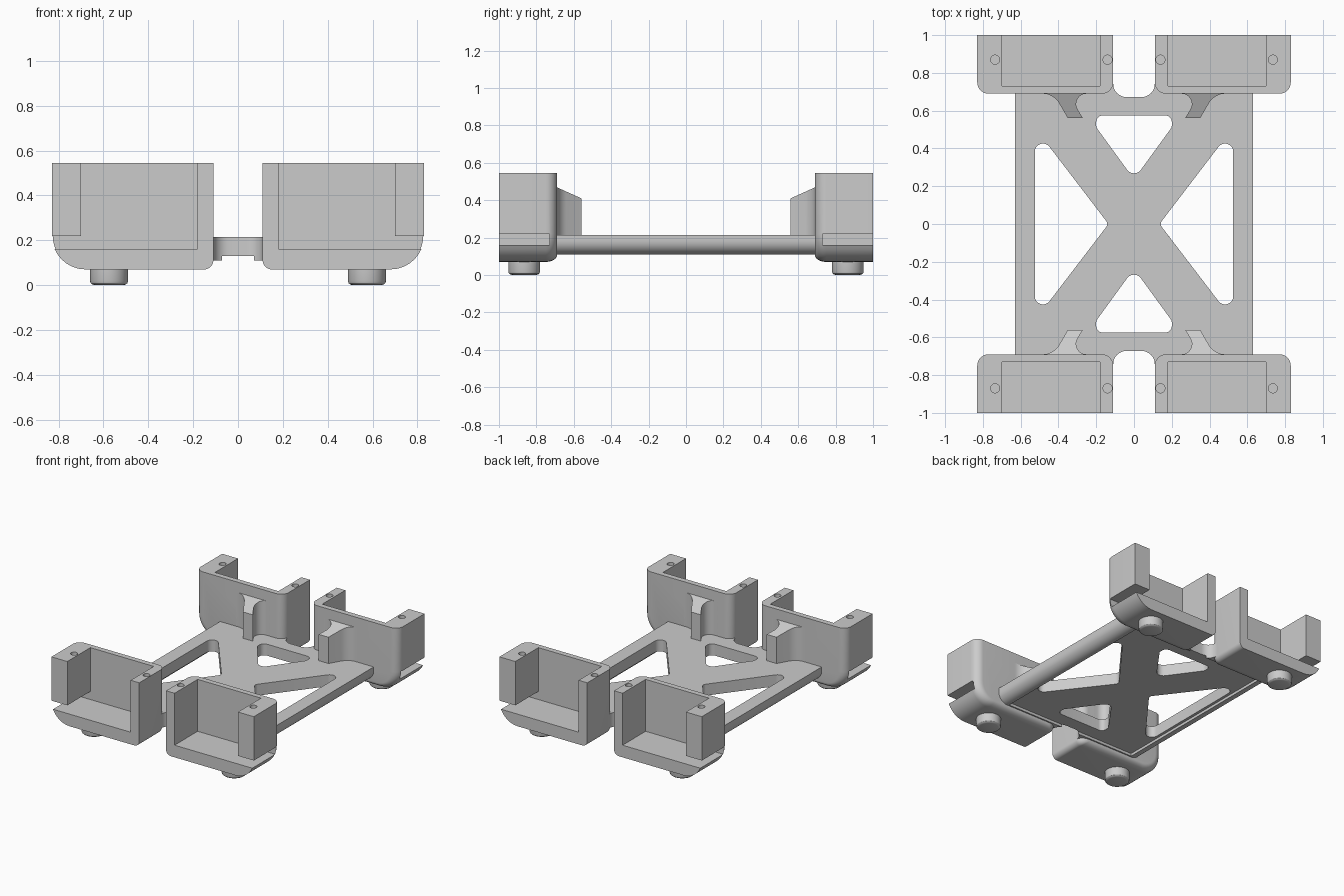
import bpy, bmesh, math
from mathutils import Vector

cube = bpy.data.objects.get("Cube")
if cube:
    bpy.data.objects.remove(cube, do_unlink=True)

grey = bpy.data.materials.new("plain_grey")
grey.use_nodes = True
grey.diffuse_color = (0.6, 0.6, 0.6, 1)
grey.node_tree.nodes["Principled BSDF"].inputs["Base Color"].default_value = (0.6, 0.6, 0.6, 1)


def rounded(corners, steps=8):
    """Outline from (x, y, radius) corners, each replaced by an arc."""
    pts = []
    n = len(corners)
    for i, (x, y, r) in enumerate(corners):
        p = Vector((x, y, 0))
        if r <= 0:
            pts.append(p)
            continue
        u = (Vector((*corners[i - 1][:2], 0)) - p).normalized()
        v = (Vector((*corners[(i + 1) % n][:2], 0)) - p).normalized()
        half = u.angle(v) / 2
        t = r / math.tan(half)
        c = p + (u + v).normalized() * r / math.sin(half)
        a, b = (p + u * t - c).normalized(), (p + v * t - c).normalized()
        pts += [c + a.slerp(b, k / steps) * r for k in range(steps + 1)]
    return pts


def loft(name, rings):
    """Closed solid through rings that share one vertex count."""
    bm = bmesh.new()
    loops = [[bm.verts.new(p) for p in ring] for ring in rings]
    n = len(loops[0])
    for a, b in zip(loops, loops[1:]):
        for i in range(n):
            j = (i + 1) % n
            bm.faces.new((a[i], a[j], b[j], b[i]))
    bm.faces.new(loops[0])
    bm.faces.new(loops[-1])
    bmesh.ops.recalc_face_normals(bm, faces=bm.faces)
    mesh = bpy.data.meshes.new(name)
    bm.to_mesh(mesh)
    bm.free()
    mesh.materials.append(grey)
    ob = bpy.data.objects.new(name, mesh)
    bpy.context.collection.objects.link(ob)
    return ob


def prism(name, outline, z0, z1):
    return loft(name, [[(p[0], p[1], z) for p in outline] for z in (z0, z1)])


def box(name, x0, x1, y0, y1, z0, z1):
    return prism(name, [(x0, y0), (x1, y0), (x1, y1), (x0, y1)], z0, z1)


def disc(x, y, r, n=32):
    return [(x + r * math.cos(math.tau * k / n), y + r * math.sin(math.tau * k / n))
            for k in range(n)]


def activate(ob):
    bpy.ops.object.select_all(action='DESELECT')
    ob.select_set(True)
    bpy.context.view_layer.objects.active = ob


def cut(ob, cutters):
    activate(ob)
    for c in cutters:
        c.hide_render = True
        mod = ob.modifiers.new("cut", 'BOOLEAN')
        mod.operation = 'DIFFERENCE'
        mod.solver = 'EXACT'
        mod.object = c
        bpy.ops.object.modifier_apply(modifier=mod.name)
        bpy.data.objects.remove(c, do_unlink=True)


def finish(ob, mirror=True):
    activate(ob)
    bpy.ops.object.shade_smooth_by_angle(angle=math.radians(30))
    if mirror:
        mod = ob.modifiers.new("four_corners", 'MIRROR')
        mod.use_axis = (True, True, False)
        mod.use_mirror_merge = False


# Corner cradles: rounded shells, open at the end and the top
def cradle_ring(y, side, low):
    outline = rounded([(0.11 + side, 0.545, 0), (0.11 + side, 0.07 + low, 0.04 - low / 2),
                       (0.83 - side, 0.07 + low, 0.15 - low), (0.83 - side, 0.545, 0)])
    return [(p.x, y, p.y) for p in outline]


rings = [cradle_ring(1, 0, 0)]
for k in range(9):
    a = math.pi / 2 * k / 8
    rings.append(cradle_ring(0.75 - 0.06 * math.sin(a),
                             0.06 * (1 - math.cos(a)), 0.035 * (1 - math.cos(a))))
cradle = loft("corner_cradle", rings)
cut(cradle, [box("pocket", 0.18, 0.70, 0.73, 1.1, 0.16, 0.7),
             box("side_slot", 0.65, 0.9, 0.73, 1.1, 0.16, 0.22),
             prism("outer_hole", disc(0.735, 0.87, 0.024), 0.4, 0.6),
             prism("inner_hole", disc(0.14, 0.87, 0.024), 0.4, 0.6)])
finish(cradle)

# Feet: short round pads with a softened lower edge
foot_rings = []
for z, r in ((0, 0.065), (0.003, 0.075), (0.009, 0.082), (0.018, 0.085), (0.1, 0.085)):
    foot_rings.append([(x, y, z) for x, y in disc(0.575, 0.865, r, 40)])
finish(loft("foot", foot_rings))

# Gussets: curved braces with a sloping top
outline = rounded([(0.22, 0.71, 0), (0.22, 0.69, 0), (0.35, 0.69, 0.055), (0.27, 0.56, 0),
                   (0.35, 0.56, 0), (0.426, 0.69, 0.1), (0.5, 0.69, 0), (0.5, 0.71, 0)])
finish(loft("gusset", [[(p.x, p.y, 0.19) for p in outline],
                       [(p.x, p.y, 0.41 + 0.45 * (p.y - 0.56)) for p in outline]]))

# Base plate: rounded lower rails, recessed underside, cross-shaped web
section = rounded([(-0.63, 0.215, 0), (-0.63, 0.11, 0.075), (0.63, 0.11, 0.075), (0.63, 0.215, 0)])
plate = loft("base_plate", [[(p.x, y, p.y) for p in section] for y in (-0.75, 0.75)])
cutters = [box("recess", -0.545, 0.545, -0.68, 0.68, 0, 0.13)]
for s in (-1, 1):
    shapes = {
        "side_window": [(0.525, 0.51, 0.043), (0.135, 0, 0.03), (0.525, -0.51, 0.043)],
        "end_window": [(0, 0.237, 0.045), (0.2, 0.512, 0.03), (0.2, 0.575, 0.035),
                       (-0.2, 0.575, 0.035), (-0.2, 0.512, 0.03)],
        "end_notch": [(-0.11, 0.672, 0.07), (0.11, 0.672, 0.07), (0.11, 0.9, 0), (-0.11, 0.9, 0)],
    }
    for name, corners in shapes.items():
        pts = rounded([(x * s, y * s, r) for x, y, r in corners])
        cutters.append(prism(name, pts, 0, 0.4))
    for t in (-1, 1):
        cutters.append(prism("end_trim", [(0.17 * t, 0.71 * s), (0.8 * t, 0.71 * s),
                                          (0.8 * t, 0.9 * s), (0.17 * t, 0.9 * s)], 0, 0.4))
cut(plate, cutters)
finish(plate, mirror=False)
